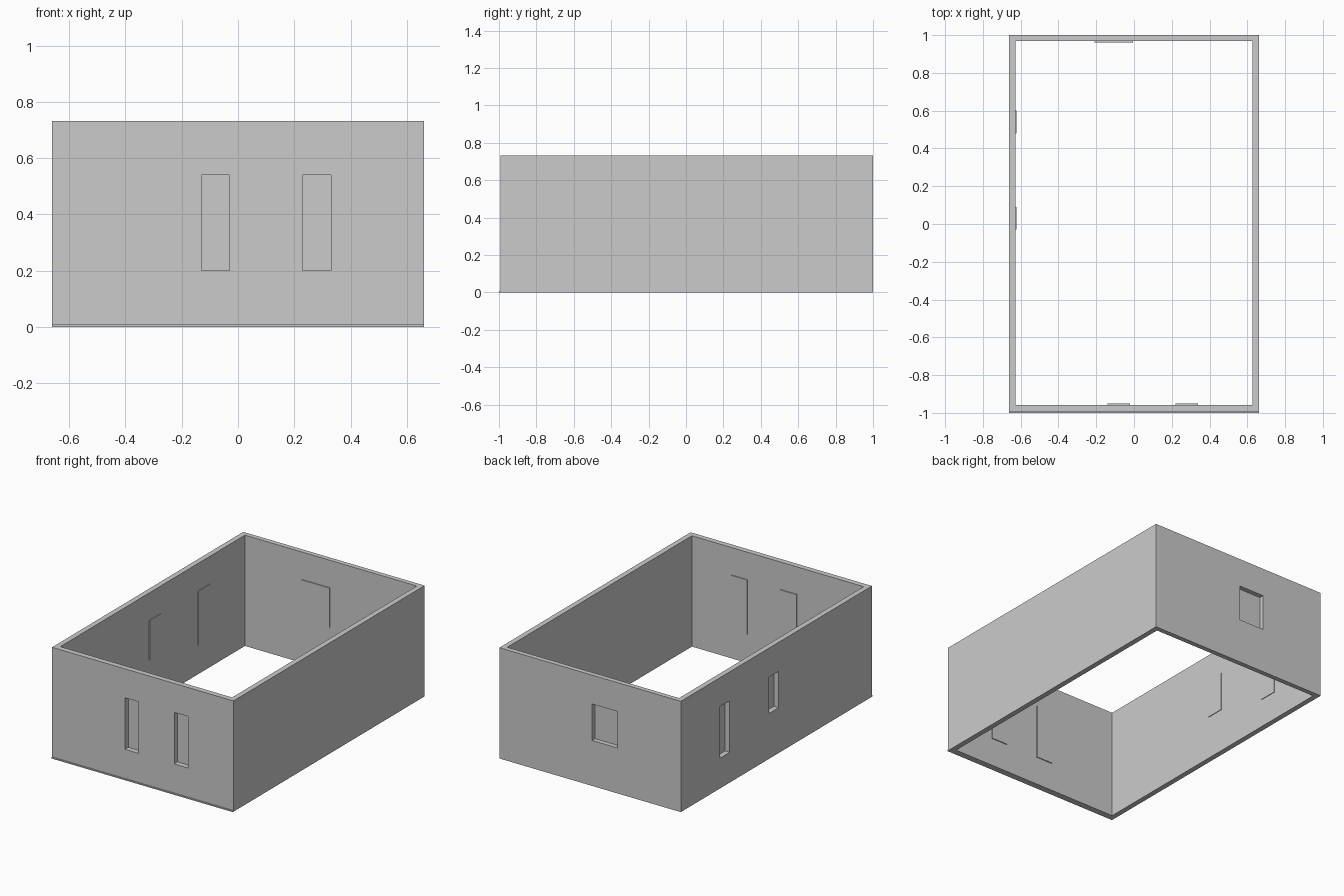
import bpy

cube = bpy.data.objects.get("Cube")
if cube:
    bpy.data.objects.remove(cube, do_unlink=True)

# Single wall colour
grey = bpy.data.materials.new("plain grey")
grey.use_nodes = True
colour = (0.6, 0.6, 0.6, 1)
grey.diffuse_color = colour
grey.node_tree.nodes["Principled BSDF"].inputs["Base Color"].default_value = colour


def box(name, x, y, z):
    """Box spanning the given (low, high) ranges."""
    bpy.ops.mesh.primitive_cube_add(size=1)
    ob = bpy.context.object
    ob.name = name
    ob.location = [(a + b) / 2 for a, b in (x, y, z)]
    ob.scale = [b - a for a, b in (x, y, z)]
    bpy.ops.object.transform_apply(location=True, rotation=False, scale=True)
    ob.data.materials.append(grey)
    return ob


def cut(target, cutter):
    mod = target.modifiers.new("cut", "BOOLEAN")
    mod.operation = "DIFFERENCE"
    mod.solver = "EXACT"
    mod.object = cutter
    bpy.context.view_layer.objects.active = target
    bpy.ops.object.modifier_apply(modifier=mod.name)
    bpy.data.objects.remove(cutter, do_unlink=True)


W, H = 0.662, 0.731
FRONT, BACK = -0.993, 1.0
IN_X, IN_FRONT, IN_BACK = 0.627, -0.957, 0.968
OVER = 0.1
LIP = 0.01
SINK = 0.001

# Open rectangular wall shell
walls = box("walls", (-W, W), (FRONT, BACK), (0, H))
cut(walls, box("room_cutter", (-IN_X, IN_X), (IN_FRONT, IN_BACK), (-OVER, H + OVER)))

# Windows: wall side, range along the wall, height range
windows = [
    ("front", (-0.13, -0.03), (0.20, 0.54)),
    ("front", (0.23, 0.33), (0.20, 0.54)),
    ("back", (-0.20, -0.015), (0.30, 0.54)),
    ("right", (0.49, 0.59), (0.20, 0.54)),
    ("right", (-0.02, 0.08), (0.30, 0.54)),
]
# Per side: hole depth range, and pane depth range on the inner wall face
depths = {
    "front": ((FRONT - OVER, IN_FRONT + OVER), (IN_FRONT - SINK, IN_FRONT + 0.006)),
    "back": ((IN_BACK - OVER, BACK + OVER), (IN_BACK - 0.006, IN_BACK + SINK)),
    "right": ((-W - OVER, -IN_X + OVER), (-IN_X - SINK, -IN_X + 0.004)),
}


def widen(span):
    return span[0] - LIP, span[1] + LIP


for side, along, height in windows:
    hole, pane = depths[side]
    if side == "right":
        cut(walls, box("hole_cutter", hole, along, height))
        box(side + "_window_pane", pane, widen(along), widen(height))
    else:
        cut(walls, box("hole_cutter", along, hole, height))
        box(side + "_window_pane", widen(along), pane, widen(height))

# Thin ledge along the foot of the front wall
box("front_ledge", (-W, W), (-1.0, FRONT + SINK), (0, 0.008))
